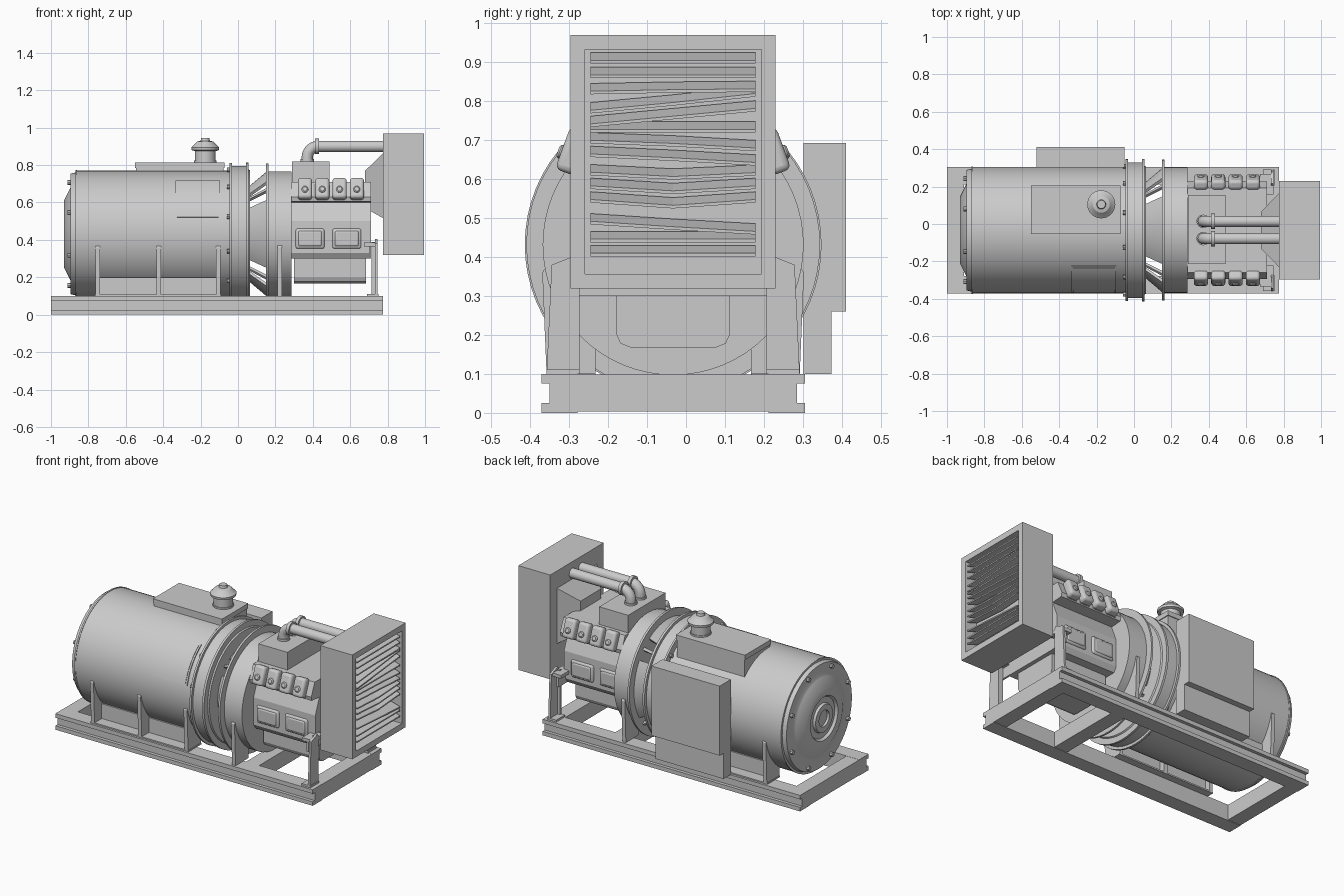
import bpy, bmesh, math
from mathutils import Matrix, Vector

if "Cube" in bpy.data.objects:
    bpy.data.objects.remove(bpy.data.objects["Cube"])

CY, CZ = -0.033, 0.432          # machine axis
rad = math.radians


def finish(name, bm, smooth=False, bevel=0):
    bmesh.ops.remove_doubles(bm, verts=bm.verts, dist=1e-5)
    bmesh.ops.recalc_face_normals(bm, faces=bm.faces)
    me = bpy.data.meshes.new(name)
    bm.to_mesh(me)
    bm.free()
    ob = bpy.data.objects.new(name, me)
    bpy.context.collection.objects.link(ob)
    if bevel:
        m = ob.modifiers.new("bevel", 'BEVEL')
        m.width, m.segments = bevel, 3
    if smooth or bevel:
        bpy.ops.object.select_all(action='DESELECT')
        ob.select_set(True)
        bpy.context.view_layer.objects.active = ob
        bpy.ops.object.shade_smooth_by_angle(angle=rad(32))
    return ob


def box(name, x, y, z, bevel=0):
    bm = bmesh.new()
    bmesh.ops.create_cube(bm, size=1)
    for v in bm.verts:
        v.co = [a[0] + (c + .5) * (a[1] - a[0]) for a, c in zip((x, y, z), v.co)]
    return finish(name, bm, bevel=bevel)


def extrude_x(name, pts, x0, x1, bevel=0):
    """Extrude a (y, z) outline along x."""
    bm = bmesh.new()
    f = bm.faces.new([bm.verts.new((x0, y, z)) for y, z in pts])
    r = bmesh.ops.extrude_face_region(bm, geom=[f])
    for v in r['geom']:
        if isinstance(v, bmesh.types.BMVert):
            v.co.x = x1
    return finish(name, bm, bevel=bevel)


def lathe(name, prof, origin=(0, CY, CZ), axis='x', a0=0, a1=360, n=64, closed=False):
    """Revolve (along, radius) points; partial sweeps get end caps."""
    bm = bmesh.new()
    full = a1 - a0 >= 360
    rings = []
    for i in range(n if full else n + 1):
        a = rad(a0 + (a1 - a0) * i / n)
        c, s = math.cos(a), math.sin(a)
        co = [(t, r * c, r * s) if axis == 'x' else (r * c, r * s, t) for t, r in prof]
        rings.append([bm.verts.new(Vector(p) + Vector(origin)) for p in co])
    m = len(prof)
    for i in range(n):
        A, B = rings[i], rings[(i + 1) % len(rings)]
        for j in range(m if closed else m - 1):
            k = (j + 1) % m
            bm.faces.new((A[j], A[k], B[k], B[j]))
    if not full:
        bm.faces.new(rings[0])
        bm.faces.new(rings[-1])
    bmesh.ops.dissolve_degenerate(bm, edges=bm.edges, dist=1e-6)
    return finish(name, bm, smooth=True)


def bolt_circle(name, x0, x1, radius, size, count):
    bm = bmesh.new()
    for i in range(count):
        a = 2 * math.pi * (i + .5) / count
        p = Vector(((x0 + x1) / 2, CY + radius * math.cos(a), CZ + radius * math.sin(a)))
        bmesh.ops.create_cone(bm, cap_ends=True, segments=8, radius1=size, radius2=size,
                              depth=x1 - x0,
                              matrix=Matrix.Translation(p) @ Matrix.Rotation(rad(90), 4, 'Y'))
    finish(name, bm)


# Base frame: channel rails and cross members
for s in (-1, 1):
    rail = [(.338, 0), (.338, .025), (.318, .025), (.318, .075), (.338, .075), (.338, .1), (.245, .1), (.245, 0)]
    extrude_x("base_rail", [(CY + s * y, z) for y, z in rail], -1, .775)
for x0, x1 in ((-1, -.91), (.25, .34), (.685, .775)):
    box("base_cross_member", (x0, x1), (CY - .25, CY + .25), (0.003, .099))

# Generator body with dished end cap
lathe("generator_body", [(-.915, 0), (-.915, .05), (-.93, .05), (-.93, .085), (-.915, .09), (-.915, .125),
                         (-.93, .135), (-.93, .18), (-.9, .24), (-.895, .25), (-.895, .322), (-.87, .328),
                         (-.87, .341), (-.86, .341), (-.86, .338), (-.04, .338)])
bolt_circle("end_cap_bolts", -.912, -.89, .298, .013, 8)

# Coupling flanges, drum and flywheel housing
lathe("coupling_drum", [(-.045, .1), (-.045, .38), (-.033, .38), (-.033, .363), (.042, .363), (.042, .381),
                        (.056, .381), (.056, .345), (.064, .34), (.064, .1)])
lathe("flywheel_housing", [(.15, .1), (.15, .377), (.163, .377), (.163, .335), (.285, .335), (.285, 0)])
bolt_circle("flange_bolts", -.06, -.045, .355, .012, 12)
for k in range(4):
    a = 90 * k
    lathe("bell_cone", [(.06, .235), (.155, .315), (.155, .335), (.06, .255)],
          a0=a - 33, a1=a + 33, n=14, closed=True)
    lathe("bell_strut", [(.06, .25), (.155, .32), (.155, .34), (.06, .27)],
          a0=a + 43.5, a1=a + 46.5, n=1, closed=True)

# Curved access panel with raised rim
lathe("access_panel", [(-.335, .33), (-.335, .344), (-.095, .344), (-.095, .33)],
      a0=180 - 13.5, a1=180 - 56, n=16, closed=True)
lathe("access_panel_face", [(-.325, .335), (-.325, .347), (-.105, .347), (-.105, .335)],
      a0=180 - 15, a1=180 - 54.5, n=16, closed=True)

# Roof box and breather cap
box("roof_box", (-.545, -.078), (-.048, .2), (.66, .81))
box("roof_lid", (-.55, -.073), (-.053, .205), (.785, .815))
lathe("breather", [(.81, .06), (.825, .06), (.825, .056), (.875, .056), (.88, .073), (.895, .075), (.9, .068),
                   (.925, .045), (.93, .025), (.945, .022), (.945, 0)], origin=(-.175, .105, 0), axis='z', n=32)

# Control cabinet on the back
box("control_cabinet", (-.52, -.05), (.302, .411), (.26, .693))
box("cabinet_base", (-.52, -.05), (.302, .373), (.1, .26))

# Generator feet: ribs and skirt plates
for s in (-1, 1):
    rib = [(.325, .1), (.336, .36), (.33, .37), (.31, .36), (.2, .18), (.2, .1)]
    for x in (-.75, -.425, -.105, .222):
        extrude_x("foot_rib", [(CY + s * y, z) for y, z in rib], x - .012, x + .012)
    box("foot_skirt", (-.75, -.105), sorted((CY + s * .235, CY + s * .255)), (.1, .2))
    box("foot_pad", (-.765, -.09), sorted((CY + s * .2, CY + s * .325)), (.099, .108))

# Engine block, sump and intake box
half = [(.2, .3), (.22, .33), (.22, .5), (.18, .6), (.255, .605), (.26, .63), (.225, .71)]
extrude_x("engine_block", [(CY + y, z) for y, z in half] + [(CY - y, z) for y, z in reversed(half)], .285, .71)
pan = [(.145, .31), (.145, .2), (.135, .178), (.11, .168)]
extrude_x("oil_pan", [(CY + y, z) for y, z in pan] + [(CY - y, z) for y, z in reversed(pan)], .3, .685)
box("intake_box", (.29, .49), (-.213, .155), (.7, .82))

for s in (-1, 1):
    # Cylinder head covers, tilted outward, each with a round cap
    for i in range(4):
        x = .358 + .0925 * i
        ob = box("valve_cover", (-.038, .038), (-.027, .027), (-.058, .058), bevel=.016)
        ob.location, ob.rotation_euler.x = (x, CY + s * .258, .672), s * rad(20)
        cap = lathe("valve_cap", [(.02, .018), (.033, .018), (.038, .012), (.038, 0)], origin=(0, 0, 0),
                    axis='z', n=16)
        cap.location = (x, CY + s * .26, .66)
        cap.rotation_euler.x = rad(-90) * s + s * rad(20)
        box("cover_seat", (x - .032, x + .032), sorted((CY + s * .2, CY + s * .262)), (.612, .64))
    # Crankcase side covers
    for x in (.385, .582):
        ob = box("crankcase_cover", (-.078, .078), (-.03, .03), (-.055, .055), bevel=.014)
        ob.location = (x, CY + s * .2, .407)
        ob = box("crankcase_cover_face", (-.064, .064), (-.03, .03), (-.042, .042), bevel=.01)
        ob.location = (x, CY + s * .205, .407)
    # Front engine mounts
    leg = [(.325, .1), (.312, .38), (.25, .405), (.24, .39), (.24, .1)]
    extrude_x("engine_leg", [(CY + s * y, z) for y, z in leg], .732, .746)
    box("leg_web", (.715, .735), sorted((CY + s * .24, CY + s * .254)), (.1, .39))
    box("leg_foot", (.69, .75), sorted((CY + s * .24, CY + s * .325)), (.1, .112))
    box("mount_arm", (.675, .745), sorted((CY + s * .19, CY + s * .3)), (.365, .385))
    box("mount_plate", (.7, .712), sorted((CY + s * .18, CY + s * .29)), (.3, .385))

# Exhaust pipes with elbows and collars
for y in (CY - .045, CY + .047):
    pts = [(.37, y, .8), (.37, y, .84)]
    pts += [(.43 - .06 * math.cos(a), y, .84 + .06 * math.sin(a)) for a in [rad(11.25 * k) for k in range(1, 9)]]
    pts += [(.79, y, .9)]
    cu = bpy.data.curves.new("exhaust_pipe", 'CURVE')
    cu.dimensions, cu.bevel_depth, cu.bevel_resolution, cu.use_fill_caps = '3D', .03, 6, True
    sp = cu.splines.new('POLY')
    sp.points.add(len(pts) - 1)
    for p, co in zip(sp.points, pts):
        p.co = (*co, 1)
    ob = bpy.data.objects.new("exhaust_pipe", cu)
    bpy.context.collection.objects.link(ob)
    bpy.ops.object.select_all(action='DESELECT')
    ob.select_set(True)
    bpy.context.view_layer.objects.active = ob
    bpy.ops.object.convert(target='MESH')
    bpy.ops.object.shade_smooth_by_angle(angle=rad(32))
    lathe("pipe_collar", [(.412, .02), (.412, .041), (.432, .041), (.432, .02)], origin=(0, y, .9), n=24)
    lathe("pipe_base", [(.815, .036), (.832, .036), (.832, .02)], origin=(.37, y, 0), axis='z', n=24)

# Fan shroud and fan hub
bm = bmesh.new()
rings = []
for x, w, z0, z1 in ((.68, .1, .57, .77), (.778, .2, .515, .865)):
    rings.append([bm.verts.new((x, CY + a * w, z)) for a, z in ((-1, z0), (1, z0), (1, z1), (-1, z1))])
for i in range(4):
    j = (i + 1) % 4
    bm.faces.new((rings[0][i], rings[0][j], rings[1][j], rings[1][i]))
for r in rings:
    bm.faces.new(r)
finish("fan_shroud", bm)

# Radiator housing with recessed opening
bm = bmesh.new()
bmesh.ops.create_cube(bm, size=1)
for v in bm.verts:
    v.co = (.885 + .22 * v.co.x, CY + .526 * v.co.y, .645 + .65 * v.co.z)
face = max(bm.faces, key=lambda f: f.calc_center_median().x)
bmesh.ops.inset_region(bm, faces=[face], thickness=.052)
for v in face.verts[:]:
    dup = v.co.copy()
r = bmesh.ops.extrude_discrete_faces(bm, faces=[face])
inner = r['faces'][0]
bmesh.ops.translate(bm, verts=inner.verts[:], vec=(-.08, 0, 0))
finish("radiator_housing", bm)

# Louvre slats, some of them bent: heights at left, middle and right
slats = [(.905,) * 3, (.868,) * 3, (.826, .83, .832), (.777, .797, .82), (.742, .762, .782), (.728,) * 3,
         (.7, .692, .68), (.665, .655, .643), (.618, .607, .617), (.583, .57, .583), (.548, .533, .548),
         (.492, .478, .466), (.446,) * 3, (.41,) * 3]
bm = bmesh.new()
for hs in slats:
    secs = []
    for y, h in zip((CY - .212, CY, CY + .212), hs):
        sec = ((.992, h), (.992, h - .008), (.925, h + .012), (.925, h + .02))
        secs.append([bm.verts.new((x, y, z)) for x, z in sec])
    for A, B in zip(secs, secs[1:]):
        for i in range(4):
            j = (i + 1) % 4
            bm.faces.new((A[i], A[j], B[j], B[i]))
    bm.faces.new(secs[0])
    bm.faces.new(secs[-1])
finish("louvre_slats", bm)
